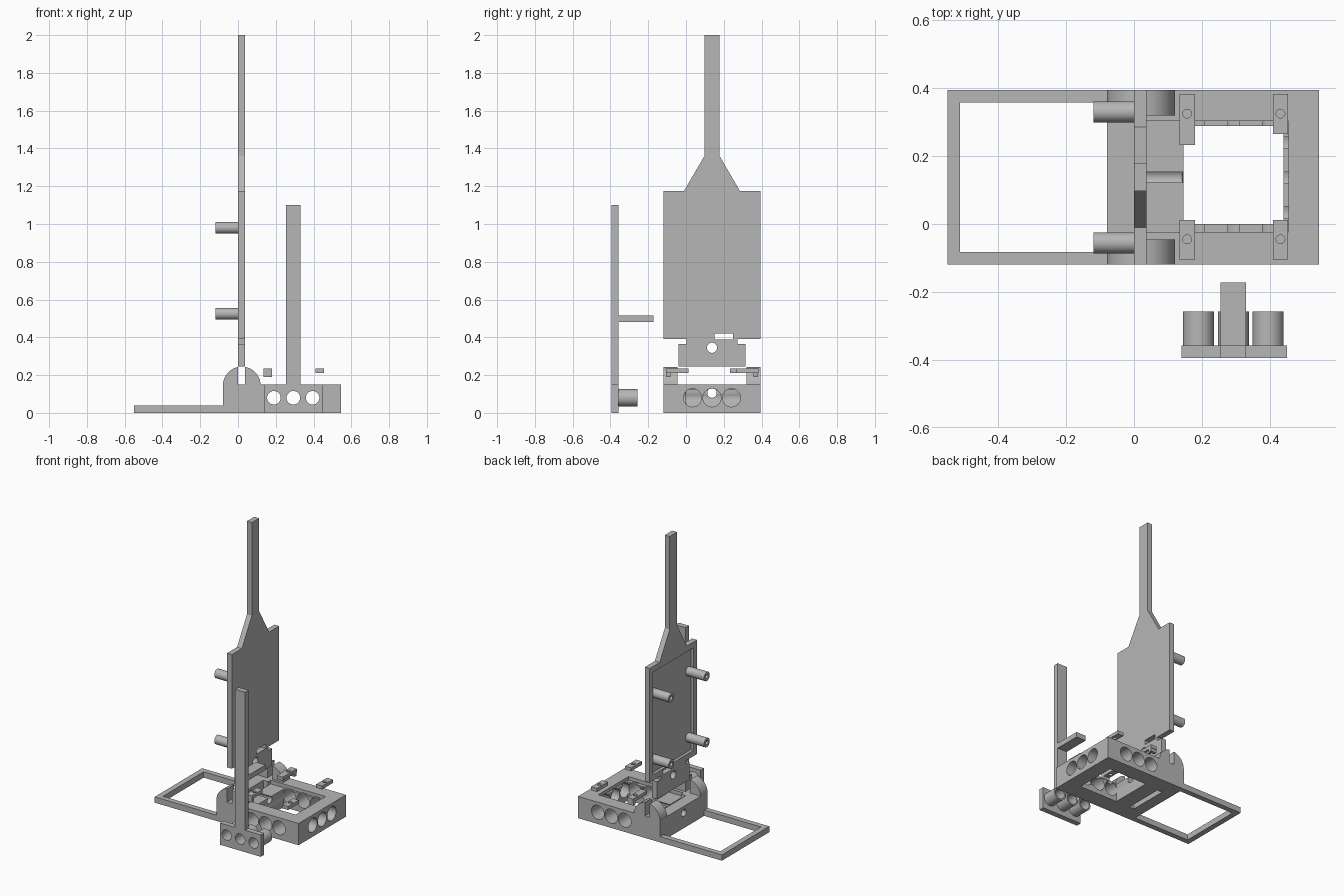
import bpy, bmesh, math
from mathutils import Vector

cube = bpy.data.objects.get("Cube")
if cube:
    bpy.data.objects.remove(cube, do_unlink=True)

grey = bpy.data.materials.new("light grey plastic")
grey.use_nodes = True
COLOUR = (0.47, 0.47, 0.47, 1)
grey.diffuse_color = COLOUR
grey.node_tree.nodes["Principled BSDF"].inputs["Base Color"].default_value = COLOUR


def prism(name, axis, pts, a, b):
    """Extrude a 2D outline along an axis, from a to b."""
    place = {"x": lambda p, t: (t, p[0], p[1]),
             "y": lambda p, t: (p[0], t, p[1]),
             "z": lambda p, t: (p[0], p[1], t)}[axis]
    bm = bmesh.new()
    face = bm.faces.new([bm.verts.new(place(p, a)) for p in pts])
    ext = bmesh.ops.extrude_face_region(bm, geom=[face])
    shift = Vector(place((0, 0), b - a))
    bmesh.ops.translate(bm, vec=shift, verts=[v for v in ext["geom"] if isinstance(v, bmesh.types.BMVert)])
    bmesh.ops.recalc_face_normals(bm, faces=bm.faces)
    mesh = bpy.data.meshes.new(name)
    bm.to_mesh(mesh)
    bm.free()
    mesh.materials.append(grey)
    ob = bpy.data.objects.new(name, mesh)
    bpy.context.collection.objects.link(ob)
    return ob


def box(name, x0, x1, y0, y1, z0, z1):
    return prism(name, "z", [(x0, y0), (x1, y0), (x1, y1), (x0, y1)], z0, z1)


def cyl(name, axis, u, v, r, a, b, n=40):
    ring = [(u + r * math.cos(math.tau * i / n), v + r * math.sin(math.tau * i / n)) for i in range(n)]
    return prism(name, axis, ring, a, b)


def combine(ob, others, op="DIFFERENCE"):
    """Apply a boolean with each helper solid, then drop the helper."""
    for other in others:
        mod = ob.modifiers.new("cut", "BOOLEAN")
        mod.operation, mod.object, mod.solver = op, other, "EXACT"
        bpy.context.view_layer.objects.active = ob
        bpy.ops.object.modifier_apply(modifier=mod.name)
        bpy.data.objects.remove(other, do_unlink=True)
    return ob


BACK, FRONT = 0.395, -0.12
MID = (BACK + FRONT) / 2
PLATE = 0.037
HOLES_X = (0.19, 0.293, 0.395)
HOLE_Z = 0.08

# Base block with the rounded hinge towers
base = box("base_block", -0.08, 0.545, FRONT, BACK, 0, 0.15)
arch = [(0.02 + 0.1 * math.cos(math.pi * i / 20), 0.145 + 0.1 * math.sin(math.pi * i / 20)) for i in range(21)]
arch += [(-0.08, 0.1), (0.12, 0.1)]
combine(base, [prism("tower", "y", arch, y0, y1) for y0, y1 in ((FRONT, -0.045), (0.32, BACK))], "UNION")
combine(base, [
    box("slot_towers", 0, PLATE, -0.2, 0.5, 0.15, 0.3),
    box("slot_floor", 0, PLATE, 0, 0.275, -0.1, 0.3),
    box("window", 0.146, 0.44, 0, 0.288, -0.1, 0.3),
    box("rabbet", PLATE, 0.455, -0.024, 0.303, 0.125, 0.149 + 0.05),
    cyl("latch_hole", "x", MID, 0.105, 0.025, -0.2, 0.2)])
combine(base, [cyl("hole", "y", x, HOLE_Z, 0.048, -0.3, 0.6) for x in HOLES_X])
combine(base, [cyl("hole", "x", y, HOLE_Z, 0.048, 0.3, 0.7) for y in (MID - 0.103, MID, MID + 0.103)])

# Thin open frame beside the block
frame = box("side_frame", -0.55, -0.08, FRONT, BACK, 0, 0.04)
combine(frame, [box("opening", -0.512, 0, FRONT + 0.037, BACK - 0.037, -0.1, 0.1)])

# Upright paddle: half outline mirrored about the middle
half = [(0.04, 2), (0.04, 1.36), (0.148, 1.175), (0.257, 1.175), (0.257, 0.39),
        (0.135, 0.39), (0.135, 0.365), (0.177, 0.365), (0.177, 0.245)]
outline = [(MID + y, z) for y, z in half] + [(MID - y, z) for y, z in reversed(half)]
paddle = prism("paddle", "x", outline, 0, PLATE)
combine(paddle, [
    box("recess", -0.1, 0.02, FRONT + 0.037, BACK - 0.037, 0.43, 1.135),
    box("cable_notch", -0.1, 0.1, 0.15, 0.25, 0.388, 0.42),
    cyl("pin_hole", "x", MID, 0.345, 0.027, -0.1, 0.1)])

# Hollow standoff pegs
for y in (MID - 0.193, MID + 0.193):
    for z in (0.525, 0.98):
        peg = cyl("standoff_peg", "x", y, z, 0.031, -0.12, 0.025)
        combine(peg, [cyl("bore", "x", y, z, 0.014, -0.2, -0.03, 20)])

# Sensor holder: face plate, post, ledge and tubes
holder = box("holder_plate", 0.14, 0.45, -0.395, -0.358, 0, 0.15)
combine(holder, [cyl("hole", "y", x, HOLE_Z, 0.036, -0.5, -0.3) for x in HOLES_X])
for x in HOLES_X:
    tube = cyl("holder_tube", "y", x, HOLE_Z, 0.046, -0.358, -0.258)
    combine(tube, [cyl("bore", "y", x, HOLE_Z, 0.036, -0.5, -0.1)])
box("holder_post", 0.255, 0.33, -0.395, -0.358, 0.15, 1.1)
box("holder_ledge", 0.255, 0.33, -0.358, -0.172, 0.48, 0.515)

# Small screw clips above the window corners
for x, y0, y1, hole_y, hook_y in ((0.134, 0.232, 0.383, 0.325, 0.358), (0.409, 0.265, 0.383, 0.325, None),
                                  (0.134, -0.105, 0.012, -0.045, -0.105), (0.409, -0.105, 0.012, -0.045, None)):
    clip = box("screw_clip", x, x + 0.045, y0, y1, 0.212, 0.236)
    combine(clip, [cyl("screw_hole", "z", x + 0.0225, hole_y, 0.013, 0.1, 0.3, 20)])
    if hook_y is not None:
        box("clip_hook", x, x + 0.045, hook_y, hook_y + 0.022, 0.19, 0.212)

# Smooth round walls, keep hard edges
for ob in bpy.context.scene.objects:
    if ob.type == "MESH":
        bpy.ops.object.select_all(action="DESELECT")
        ob.select_set(True)
        bpy.context.view_layer.objects.active = ob
        bpy.ops.object.shade_smooth_by_angle(angle=math.radians(30))
